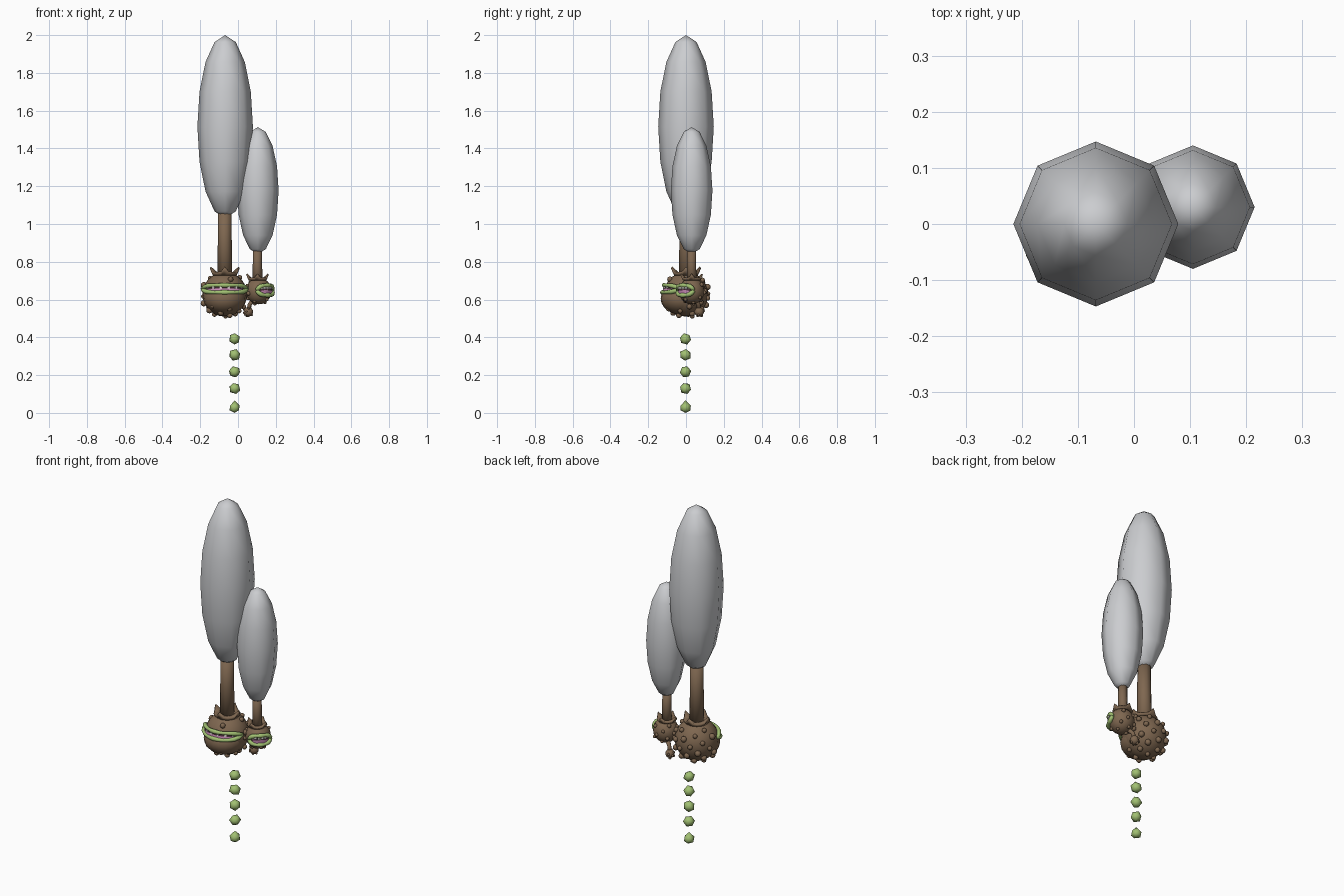
import bpy, bmesh, math, random
from mathutils import Vector, Matrix

if "Cube" in bpy.data.objects:
    bpy.data.objects.remove(bpy.data.objects["Cube"])

random.seed(4)


def material(name, rgb):
    m = bpy.data.materials.new(name)
    m.diffuse_color = (*rgb, 1)
    m.use_nodes = True
    m.node_tree.nodes["Principled BSDF"].inputs["Base Color"].default_value = m.diffuse_color
    return m


GREY = material("cloud_grey", (0.60, 0.61, 0.63))
BROWN = material("bark_brown", (0.21, 0.135, 0.08))
GREEN = material("lip_green", (0.36, 0.53, 0.17))
PINK = material("tongue_pink", (0.62, 0.27, 0.50))
DARK = material("mouth_dark", (0.08, 0.03, 0.05))
WHITE = material("tooth_white", (0.80, 0.78, 0.70))


def finish(name, bm, mat, smooth=True):
    bmesh.ops.recalc_face_normals(bm, faces=bm.faces)
    mesh = bpy.data.meshes.new(name)
    for f in bm.faces:
        f.smooth = smooth
    bm.to_mesh(mesh)
    bm.free()
    mesh.materials.append(mat)
    ob = bpy.data.objects.new(name, mesh)
    bpy.context.collection.objects.link(ob)
    return ob


def ball(bm, c, size, seg=16, rings=12):
    m = Matrix.Translation(c) @ Matrix.Diagonal((*size, 1))
    bmesh.ops.create_uvsphere(bm, u_segments=seg, v_segments=rings, radius=1, matrix=m)


def sphere(name, c, size, mat, seg=16, rings=12):
    bm = bmesh.new()
    ball(bm, c, size, seg, rings)
    return finish(name, bm, mat)


def tube(name, pts, radii, mat, sides=8):
    """Round tube swept along a short path, closed at both ends."""
    bm = bmesh.new()
    pts = [Vector(p) for p in pts]
    rows = []
    for i, p in enumerate(pts):
        d = (pts[min(i + 1, len(pts) - 1)] - pts[max(i - 1, 0)]).normalized()
        u = d.cross(Vector((0, 0, 1)))
        u = u.normalized() if u.length > 0.01 else Vector((1, 0, 0))
        w = u.cross(d)
        rows.append([bm.verts.new(p + radii[i] * (math.cos(a) * u + math.sin(a) * w))
                     for a in (math.tau * k / sides for k in range(sides))])
    for a, b in zip(rows, rows[1:]):
        for k in range(sides):
            bm.faces.new((a[k], a[(k + 1) % sides], b[(k + 1) % sides], b[k]))
    bm.faces.new(rows[0])
    bm.faces.new(rows[-1])
    return finish(name, bm, mat)


def on_head(c, r, face, az, dz):
    """Point on a head at azimuth az from its facing angle, height dz from its centre."""
    h = math.sqrt(max(r * r - dz * dz, 0))
    return Vector((c[0] + h * math.cos(face + az), c[1] + h * math.sin(face + az), c[2] + dz))


def band(name, c, r, face, span, low, high, mat, n=14):
    """Thin curved plate lying on the head."""
    bm = bmesh.new()
    rows = []
    for i in range(n + 1):
        t = 2 * i / n - 1
        k = math.sqrt(max(1 - t * t, 0.02))
        mid = (low + high) / 2
        half = (high - low) / 2 * k
        rows.append([bm.verts.new(on_head(c, r, face, t * span, mid + s * half)) for s in (-1, 1)])
    for a, b in zip(rows, rows[1:]):
        bm.faces.new((a[0], b[0], b[1], a[1]))
    return finish(name, bm, mat)


def bumps(name, c, r, face, count, size, top):
    """Warts spread evenly, leaving the mouth and neck clear."""
    bm = bmesh.new()
    for i in range(count):
        z = 1 - 2 * (i + 0.5) / count
        az = i * 2.39996
        off = abs((az + math.pi) % math.tau - math.pi)
        if z > top or (off < 1.5 and -0.45 < z < 0.6):
            continue
        p = on_head(c, r * 1.02, face, az, z * r)
        s = size * random.uniform(0.8, 1.15)
        ball(bm, p, (s, s, s), 8, 6)
    finish(name, bm, BROWN)


def mouth(prefix, c, r, face, span, up, down, lip):
    band(prefix + "_mouth", c, r * 1.025, face, span, down, up, DARK)
    band(prefix + "_tongue", c, r * 1.045, face, span * 0.8, down, down + (up - down) * 0.55, PINK)
    # Lips meet at the corners
    n = 12
    mid = (up + down) / 2
    for label, z in (("upper", up), ("lower", down)):
        pts, rad = [], []
        for i in range(n + 1):
            t = 2 * i / n - 1
            dz = mid + (z - mid) * (1 - t ** 4)
            pts.append(on_head(c, r * 1.05, face, t * span, dz))
            rad.append(lip * (0.9 + 0.15 * math.cos(t * 9)))
        tube(f"{prefix}_{label}_lip", pts, rad, GREEN)
    # Teeth hang below the upper lip
    bm = bmesh.new()
    for i in range(6):
        t = (i - 2.5) / 2.5 * 0.65 * span
        m = (Matrix.Translation(on_head(c, r * 1.04, face, t, up - lip * 1.1))
             @ Matrix.Rotation(face + t, 4, "Z")
             @ Matrix.Diagonal((lip * 0.6, lip * 1.1, lip * 0.9, 1)))
        bmesh.ops.create_cube(bm, size=1, matrix=m)
    finish(prefix + "_teeth", bm, WHITE, False)


def collar(name, x, y, z, r, height):
    """Flared ruffle round the neck with upturned tips."""
    bm = bmesh.new()
    n = 20
    profile = ((0.5, 0.25), (0.85, 0.0), (1.0, 0.30), (0.92, 0.5), (0.55, 0.42))
    rows = []
    for i in range(n):
        a = math.tau * i / n
        tip = max(math.cos(4 * a), 0) ** 2
        row = []
        for j, (pr, pz) in enumerate(profile):
            rise = tip * 0.65 if j in (2, 3) else 0
            rr = r * (pr + 0.1 * tip * (j in (2, 3)))
            row.append(bm.verts.new((x + rr * math.cos(a), y + rr * math.sin(a),
                                     z + height * (pz + rise))))
        rows.append(row)
    m = len(profile)
    for i in range(n):
        a, b = rows[i], rows[(i + 1) % n]
        for j in range(m):
            bm.faces.new((a[j], b[j], b[(j + 1) % m], a[(j + 1) % m]))
    finish(name, bm, BROWN)


# Tall eight-sided plumes
sphere("large_plume", (-0.068, 0, 1.515), (0.147, 0.147, 0.485), GREY, 8, 8)
sphere("small_plume", (0.105, 0.03, 1.177), (0.11, 0.11, 0.336), GREY, 8, 8)

# Necks
tube("large_neck", [(-0.07, 0, 0.70), (-0.07, 0, 0.9), (-0.07, 0, 1.08)], [0.04, 0.037, 0.036], BROWN, 10)
tube("small_neck", [(0.103, 0.03, 0.68), (0.103, 0.03, 0.78), (0.103, 0.03, 0.88)], [0.027, 0.025, 0.024], BROWN, 10)
collar("large_collar", -0.07, 0, 0.725, 0.072, 0.043)
collar("small_collar", 0.103, 0.03, 0.700, 0.054, 0.033)

# Large head facing forward, with a jutting jaw
big, big_face = (-0.07, 0.0, 0.628), -math.pi / 2
sphere("large_head", big, (0.118, 0.118, 0.118), BROWN, 20, 14)
sphere("large_jaw", (-0.07, -0.022, 0.605), (0.112, 0.112, 0.085), BROWN, 20, 12)
mouth("large", big, 0.119, big_face, 1.35, 0.048, 0.010, 0.012)
bumps("large_bumps", big, 0.118, big_face, 52, 0.0155, 0.78)

# Small head turned to the side
small, small_face = (0.11, 0.03, 0.645), -math.pi / 4
sphere("small_head", small, (0.068, 0.068, 0.07), BROWN, 16, 12)
mouth("small", small, 0.070, small_face, 0.95, 0.030, -0.022, 0.0125)
bumps("small_bumps", small, 0.068, small_face, 26, 0.010, 0.7)

# Hanging pod
pod = (0.055, 0.07, 0.535)
tube("pod_stem", [(0.085, 0.05, 0.60), (0.062, 0.066, 0.575), pod], [0.014, 0.011, 0.012], BROWN)
sphere("pod", pod, (0.025, 0.025, 0.025), BROWN, 12, 8)
bumps("pod_bumps", pod, 0.024, 0, 16, 0.007, 0.8)

# Falling drops, the lowest one pointed
for i, z in enumerate((0.392, 0.306, 0.218, 0.130, 0.032)):
    bm = bmesh.new()
    bmesh.ops.create_icosphere(bm, subdivisions=1, radius=0.032)
    bmesh.ops.rotate(bm, verts=bm.verts, cent=(0, 0, 0),
                     matrix=Matrix.Rotation(0 if i == 4 else i * 0.7 + 0.3, 3, "X"))
    for v in bm.verts:
        v.co *= random.uniform(0.94, 1.04)
    if i == 4:
        for v in bm.verts:
            v.co.z = 0.034 if v.co.z > 0.025 else max(v.co.z * 0.9 - 0.006, -0.032)
        min(bm.verts, key=lambda v: v.co.z).co.z = -0.032
    bmesh.ops.translate(bm, verts=bm.verts, vec=(-0.018, -0.003, z))
    finish(f"drop_{i + 1}", bm, GREEN)
